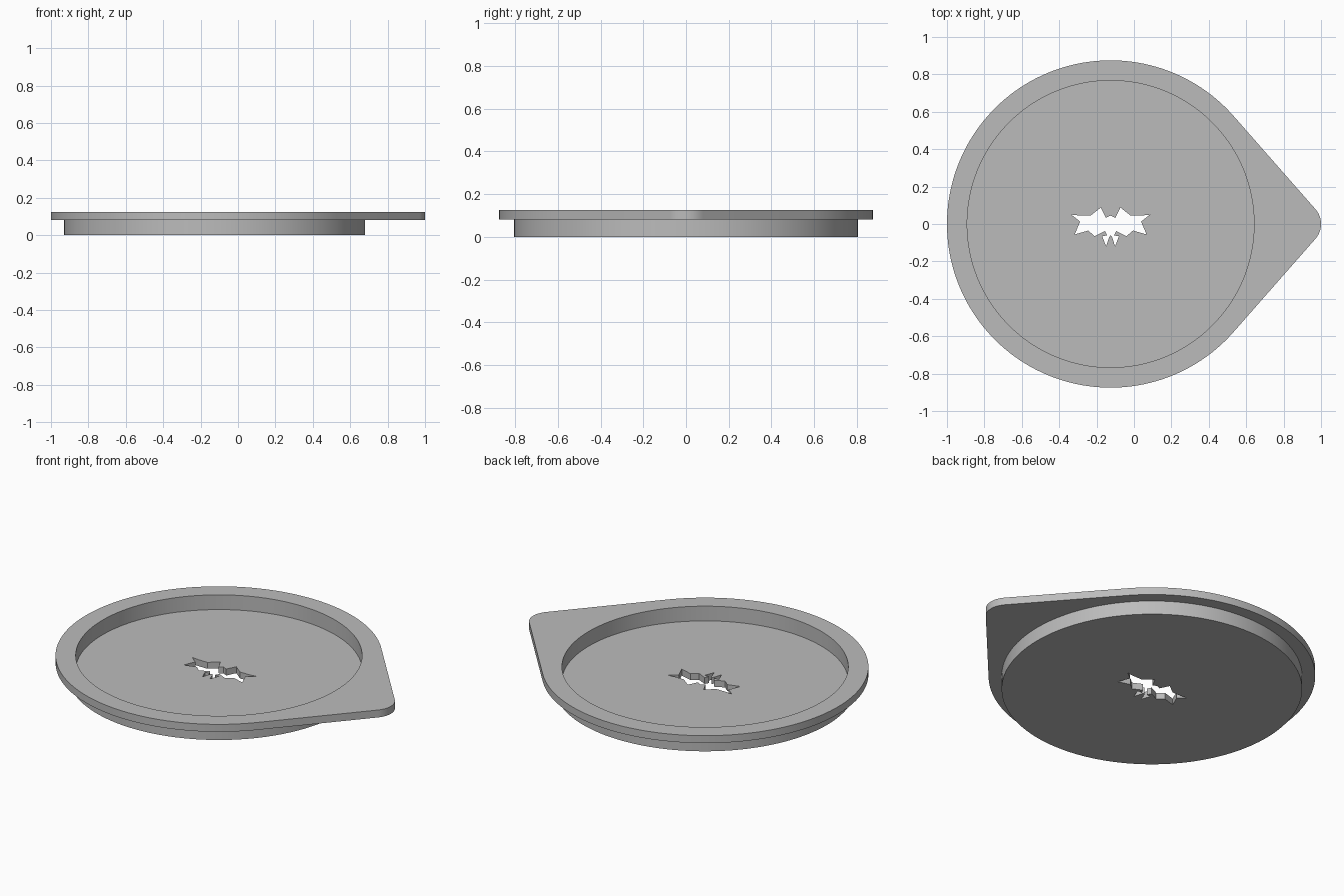
import bpy, bmesh
from math import cos, sin, acos, pi

cube = bpy.data.objects.get("Cube")
if cube:
    bpy.data.objects.remove(cube, do_unlink=True)

CX = -0.125            # centre of the round dish
RIM_R, CUP_R, WELL_R = 0.875, 0.805, 0.767
TIP_R = 0.12           # rounding of the pouring tip
TOP, RIM_Z, FLOOR_Z = 0.125, 0.081, 0.038

grey = bpy.data.materials.new("light grey")
grey.use_nodes = True
colour = (0.5, 0.5, 0.5, 1)
grey.diffuse_color = colour
grey.node_tree.nodes["Principled BSDF"].inputs["Base Color"].default_value = colour


def arc(cx, r, start, end, n):
    return [(cx + r * cos(start + (end - start) * i / n),
             r * sin(start + (end - start) * i / n)) for i in range(n + 1)]


def circle(r):
    return arc(CX, r, 0, 2 * pi, 160)[:-1]


def prism(name, outline, z0, z1):
    bm = bmesh.new()
    face = bm.faces.new([bm.verts.new((x, y, z0)) for x, y in outline])
    side = bmesh.ops.extrude_face_region(bm, geom=[face])["geom"]
    verts = [g for g in side if isinstance(g, bmesh.types.BMVert)]
    bmesh.ops.translate(bm, verts=verts, vec=(0, 0, z1 - z0))
    bmesh.ops.recalc_face_normals(bm, faces=bm.faces)
    mesh = bpy.data.meshes.new(name)
    bm.to_mesh(mesh)
    bm.free()
    mesh.materials.append(grey)
    obj = bpy.data.objects.new(name, mesh)
    bpy.context.collection.objects.link(obj)
    return obj


def combine(target, other, operation):
    mod = target.modifiers.new(operation.lower(), "BOOLEAN")
    mod.operation, mod.solver, mod.object = operation, "EXACT", other
    bpy.context.view_layer.objects.active = target
    bpy.ops.object.modifier_apply(modifier=mod.name)
    bpy.data.objects.remove(other, do_unlink=True)


# Teardrop rim: large arc and small tip arc joined by tangent lines
tip_x = 1 - TIP_R
a = acos((RIM_R - TIP_R) / (tip_x - CX))
teardrop = arc(CX, RIM_R, a, 2 * pi - a, 128) + arc(tip_x, TIP_R, -a, a, 20)
dish = prism("dish", teardrop, RIM_Z, TOP)

# Cup below the rim, then the hollow inside it
combine(dish, prism("cup", circle(CUP_R), 0, 0.11), "UNION")
combine(dish, prism("well_cutter", circle(WELL_R), FLOOR_Z, 0.3), "DIFFERENCE")

# Jagged mirrored drain opening
half = [(0, .045), (.025, .033), (.052, .088), (.107, .045), (.165, .045), (.21, .05),
        (.163, .013), (.192, -.056), (.12, -.035), (.085, -.065), (.03, -.038),
        (.018, -.062), (.045, -.064), (.024, -.12), (.008, -.07), (0, -.06)]
drain = half + [(-x, y) for x, y in half[-2:0:-1]]
combine(dish, prism("drain_cutter", [(CX + x, y) for x, y in drain], -0.1, 0.2), "DIFFERENCE")

# Smooth walls with crisp rims
bpy.ops.object.select_all(action="DESELECT")
dish.select_set(True)
bpy.context.view_layer.objects.active = dish
bpy.ops.object.shade_smooth_by_angle(angle=pi / 6)
